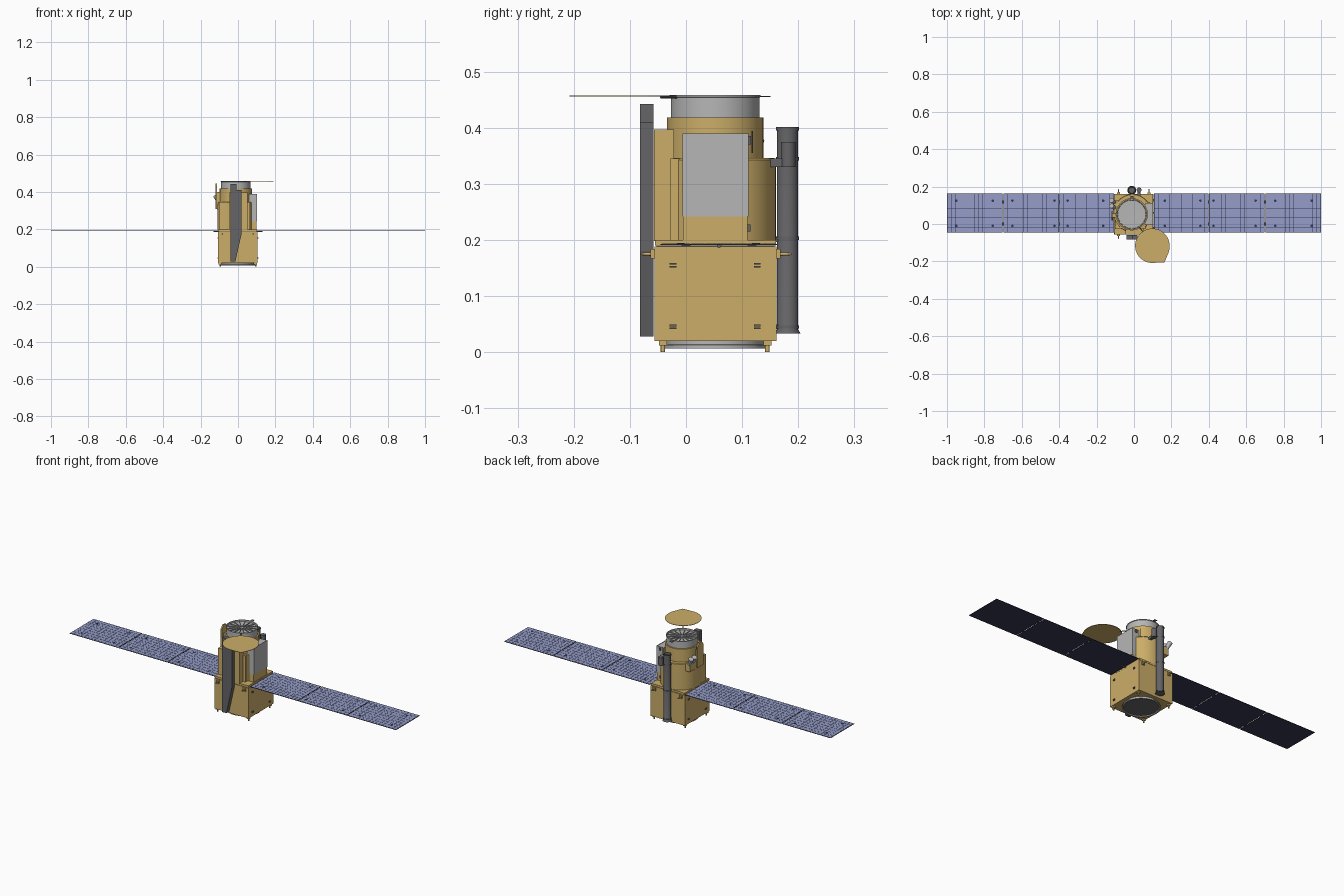
import bpy, bmesh, math
from mathutils import Matrix, Vector

if "Cube" in bpy.data.objects:
    bpy.data.objects.remove(bpy.data.objects["Cube"])


def material(name, rgb):
    m = bpy.data.materials.new(name)
    m.diffuse_color = (*rgb, 1)
    m.use_nodes = True
    m.node_tree.nodes["Principled BSDF"].inputs["Base Color"].default_value = m.diffuse_color
    return m


GOLD = material("gold_foil", (0.60, 0.42, 0.14))
DARK = material("dark_grey", (0.13, 0.13, 0.14))
CELL = material("solar_cell", (0.30, 0.34, 0.58))
NAVY = material("panel_back", (0.035, 0.04, 0.085))
SILVER = material("silver", (0.47, 0.47, 0.47))
CX, CY = -0.012, 0.052      # telescope axis


def finish(name, bm, mat, smooth=False):
    bmesh.ops.recalc_face_normals(bm, faces=bm.faces)
    me = bpy.data.meshes.new(name)
    bm.to_mesh(me)
    bm.free()
    ob = bpy.data.objects.new(name, me)
    bpy.context.collection.objects.link(ob)
    if mat:
        me.materials.append(mat)
    if smooth:
        bpy.ops.object.select_all(action='DESELECT')
        bpy.context.view_layer.objects.active = ob
        ob.select_set(True)
        bpy.ops.object.shade_smooth_by_angle(angle=math.radians(35))
    return ob


def add_box(bm, x0, x1, y0, y1, z0, z1):
    mid = Vector(((x0 + x1) / 2, (y0 + y1) / 2, (z0 + z1) / 2))
    mat = Matrix.Translation(mid) @ Matrix.Diagonal((x1 - x0, y1 - y0, z1 - z0, 1))
    bmesh.ops.create_cube(bm, size=1, matrix=mat)


def boxes(name, mat, *dims):
    bm = bmesh.new()
    for d in dims:
        add_box(bm, *d)
    return finish(name, bm, mat)


def lathe(name, mat, cx, cy, profile, n=48):
    """Revolve (radius, z) points round a vertical axis; radius 0 closes it."""
    bm = bmesh.new()
    vs = [bm.verts.new((cx + r, cy, z)) for r, z in profile]
    es = [bm.edges.new(p) for p in zip(vs, vs[1:])]
    bmesh.ops.spin(bm, geom=vs + es, cent=(cx, cy, 0), axis=(0, 0, 1),
                   angle=2 * math.pi, steps=n)
    bmesh.ops.remove_doubles(bm, verts=bm.verts, dist=1e-5)
    return finish(name, bm, mat, True)


def prism(name, mat, pts, offset):
    bm = bmesh.new()
    f = bm.faces.new([bm.verts.new(p) for p in pts])
    out = bmesh.ops.extrude_face_region(bm, geom=[f])["geom"]
    bmesh.ops.translate(bm, vec=offset, verts=[v for v in out if isinstance(v, bmesh.types.BMVert)])
    return finish(name, bm, mat)


def rod(name, mat, a, b, r, n=16, r2=None):
    a, b = Vector(a), Vector(b)
    d = b - a
    m = Matrix.Translation((a + b) / 2) @ d.to_track_quat('Z', 'Y').to_matrix().to_4x4()
    bm = bmesh.new()
    bmesh.ops.create_cone(bm, cap_ends=True, segments=n, radius1=r,
                          radius2=r if r2 is None else r2, depth=d.length, matrix=m)
    return finish(name, bm, mat, True)


# Bus with thin top deck
boxes("bus", GOLD, (-0.106, 0.104, -0.056, 0.161, 0.02, 0.188),
      (-0.104, 0.102, -0.055, 0.160, 0.190, 0.2))
boxes("bus_deck_seam", DARK, (-0.102, 0.100, -0.053, 0.158, 0.187, 0.191))

# Launch adapter ring and feet
lathe("adapter_ring", SILVER, CX + 0.01, CY,
      [(0.088, 0.021), (0.088, 0.014), (0.093, 0.013), (0.093, 0.007), (0.086, 0.007), (0.085, 0.012)])
lathe("adapter_plate", DARK, CX + 0.01, CY, [(0, 0.012), (0.086, 0.012), (0.086, 0.018), (0, 0.018)])
for sx in (-0.096, 0.094):
    for y in (-0.041, 0.145):
        rod("foot", GOLD, (sx, y, 0), (sx, y, 0.014), 0.004, 12)
        boxes("foot_bracket", GOLD, (sx - .007, sx + .007, y - .007, y + .007, 0.012, 0.021))

# Side hold-down brackets on the bus
for s in (-1, 1):
    for y in (-0.023, 0.127):
        for z in (0.045, 0.155):
            x = s * 0.105
            boxes("hold_down", DARK, (x - .004, x + .004, y - .006, y + .006, z - .004, z - .001),
                  (x - .004, x + .004, y - .006, y + .006, z + .001, z + .004))

# Thruster stubs on front and back
for x in (-0.082, 0.08):
    rod("thruster_front", GOLD, (x, -0.054, 0.175), (x, -0.08, 0.175), 0.004, 12, 0.002)
    rod("thruster_back", GOLD, (x, 0.158, 0.175), (x, 0.188, 0.175), 0.004, 12, 0.002)
    for y in (-0.058, 0.163):
        boxes("thruster_mount", GOLD, (x - .008, x + .008, y - .005, y + .005, 0.167, 0.184))

# Telescope: lower shroud, collar, bright tube with recessed cap
lathe("lower_shroud", GOLD, CX + 0.004, CY + 0.006,
      [(0, 0.198), (0.102, 0.198), (0.102, 0.343), (0.099, 0.346), (0, 0.346)])
lathe("collar", GOLD, CX, CY, [(0, 0.34), (0.086, 0.34), (0.086, 0.418), (0.079, 0.418), (0, 0.418)])
lathe("telescope_tube", SILVER, CX, CY,
      [(0.079, 0.416), (0.079, 0.454), (0.081, 0.455), (0.081, 0.458), (0.076, 0.458),
       (0.075, 0.45), (0, 0.448)])
# Radial ribs on the recessed cap
bm = bmesh.new()
for i in range(16):
    part = bmesh.new()
    add_box(part, 0.012, 0.074, -0.0012, 0.0012, 0.447, 0.454)
    part.transform(Matrix.Translation((CX, CY, 0)) @ Matrix.Rotation(i * math.tau / 16, 4, 'Z'))
    me = bpy.data.meshes.new("tmp")
    part.to_mesh(me)
    part.free()
    bm.from_mesh(me)
    bpy.data.meshes.remove(me)
finish("cap_ribs", bm, SILVER)

# Open telescope door with a squared tab
dx, dy, dr = 0.098, -0.116, 0.092
pts = [(dx + dr * math.cos(math.tau * i / 48), dy + dr * math.sin(math.tau * i / 48), 0.4555)
       for i in range(37)]
pts += [(0.163, -0.205, 0.4555), (0.188, -0.145, 0.4555)]
prism("telescope_door", GOLD, pts, (0, 0, 0.002))
rod("door_hinge", DARK, (0.028, -0.016, 0.455), (0.05, -0.045, 0.455), 0.0025, 8)
boxes("door_latch", DARK, (-0.02, -0.004, 0.128, 0.151, 0.455, 0.457))

# Equipment housings round the telescope
boxes("front_housing", GOLD, (-0.045, 0.05, -0.057, -0.021, 0.198, 0.397))
boxes("shroud_wings", GOLD, (-0.102, -0.03, -0.028, 0.06, 0.198, 0.345),
      (0.0, 0.065, -0.028, 0.10, 0.198, 0.345))
boxes("radiator_base", GOLD, (0.04, 0.1, -0.005, 0.11, 0.198, 0.243))
boxes("radiator", SILVER, (0.06, 0.1, -0.005, 0.11, 0.243, 0.388),
      (0.1, 0.102, -0.006, 0.111, 0.242, 0.39))
boxes("radiator_clips", DARK, (0.075, 0.085, 0.108, 0.116, 0.37, 0.385),
      (0.075, 0.085, 0.108, 0.115, 0.215, 0.228))
rod("short_antenna", DARK, (0.06, 0.118, 0.355), (0.06, 0.118, 0.394), 0.0015, 8)

# Tapered dark mast cover at the front
prism("front_mast", DARK, [(x, -0.082, z) for x, z in
      [(-.04, .028), (-.014, .028), (.02, .18), (.02, .41), (-.007, .41), (-.007, .442), (-.04, .442)]],
      (0, 0.024, 0))

# Long dark tube at the back with clamps and flared foot
TY = 0.181
lathe("rear_tube", DARK, CX, TY,
      [(0, 0.033), (0.0235, 0.033), (0.019, 0.04), (0.019, 0.4), (0.016, 0.401), (0.015, 0.39), (0, 0.39)], 32)
for z in (0.045, 0.203, 0.345, 0.398):
    lathe("tube_clamp", DARK, CX, TY,
          [(0.018, z - .003), (0.0205, z - .003), (0.0205, z + .003), (0.018, z + .003)], 32)
boxes("tube_mounts", DARK, *[(CX - .008, CX + .008, 0.14, 0.17, z - .004, z + .004) for z in (0.045, 0.2, 0.34)])
rod("rear_sensor", DARK, (0.027, 0.182, 0.33), (0.027, 0.182, 0.375), 0.013, 24)
boxes("sensor_mount", DARK, (0.02, 0.034, 0.14, 0.176, 0.33, 0.345))

# Left side star trackers and antenna plate
boxes("tracker_mount", GOLD, (-0.112, -0.085, 0.075, 0.125, 0.305, 0.35))
for y in (0.085, 0.115):
    rod("star_tracker", SILVER, (-0.1, y, 0.335), (-0.12, y + 0.012, 0.38), 0.009, 20, 0.013)
prism("antenna_plate", GOLD, [(-0.121, y, z) for y, z in
      [(.02, .31), (.07, .31), (.07, .425), (.055, .445), (.035, .445), (.02, .425)]], (0.008, 0, 0))
boxes("antenna_bracket", GOLD, (-0.115, -0.08, 0.035, 0.055, 0.33, 0.4))

# Solar wings: three hinged panels a side, cells on top, round hold-downs
Y0, Y1, Z = -0.045, 0.163, 0.193
for s in (-1, 1):
    panels, cells = bmesh.new(), bmesh.new()
    for a, b in ((0.107, 0.398), (0.402, 0.698), (0.702, 1.0)):
        add_box(panels, min(s * a, s * b), max(s * a, s * b), Y0, Y1, Z - 0.002, Z)
        nx, ny = 14, 8
        w, h = (b - a - 0.004) / nx, (Y1 - Y0 - 0.004) / ny
        for i in range(nx):
            for j in range(ny):
                x, y = a + 0.002 + i * w, Y0 + 0.002 + j * h
                xs = sorted((s * (x + .0005), s * (x + w - .0005)))
                add_box(cells, *xs, y + .0005, y + h - .0005, Z - 0.0005, Z + 0.001)
    for x in (0.4, 0.7):
        for y in (0.0, 0.118):
            add_box(panels, s * x - .005, s * x + .005, y - .008, y + .008, Z - .0025, Z)
    finish("solar_panels", panels, NAVY)
    finish("solar_cells", cells, CELL)
    for x in (0.165, 0.355, 0.425, 0.65, 0.755, 0.95):
        for y in (-0.01, 0.125):
            rod("panel_hold_down", NAVY, (s * x, y, Z), (s * x, y, Z + 0.0016), 0.007, 16)
    rod("wing_drive", DARK, (s * 0.09, 0.059, Z - 0.003), (s * 0.13, 0.059, Z - 0.003), 0.004, 12)
